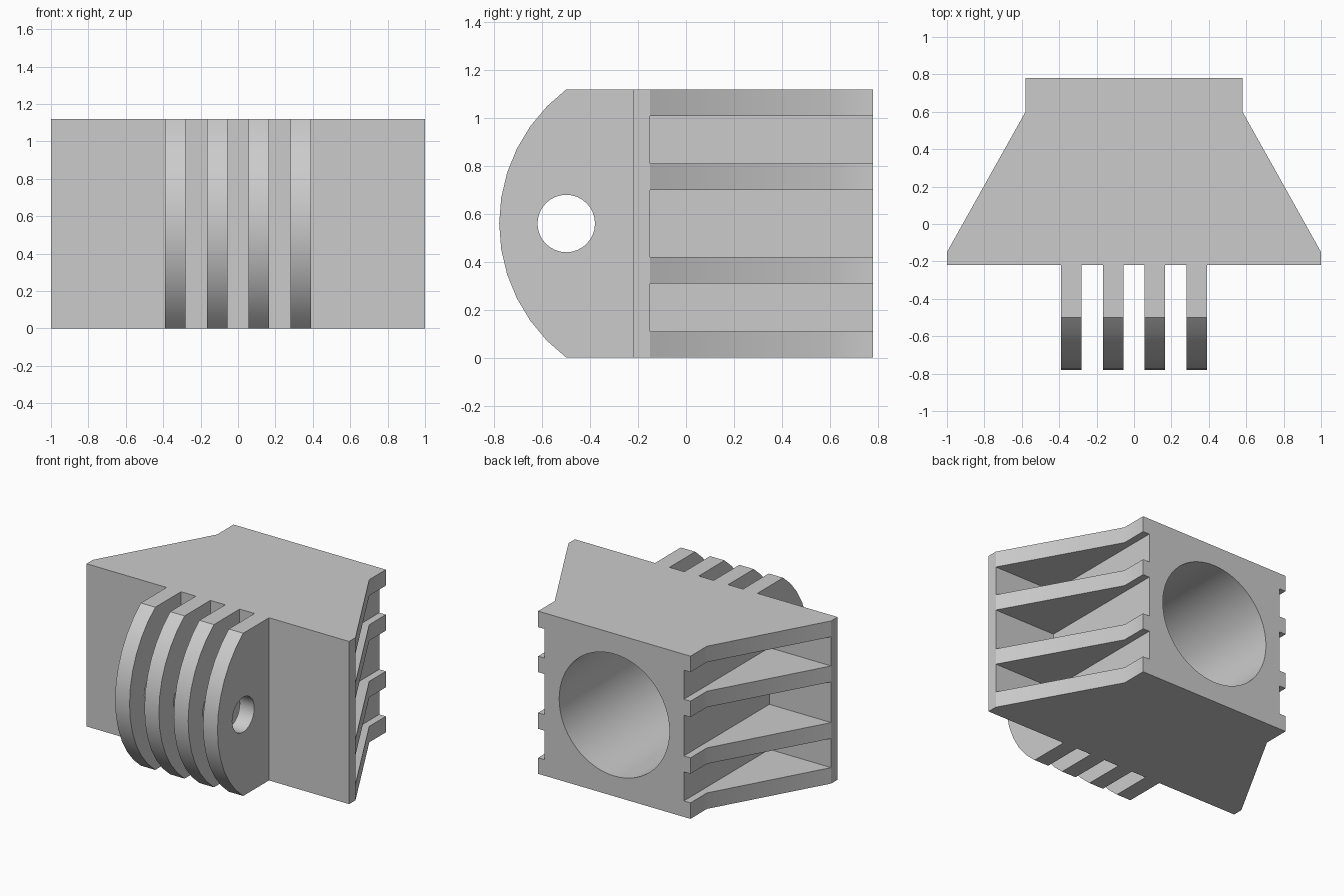
import bpy
import bmesh
from math import sin, cos, pi, asin, radians
from mathutils import Matrix

cube = bpy.data.objects.get("Cube")
if cube:
    bpy.data.objects.remove(cube, do_unlink=True)

H = 1.12           # overall height
PLATE_Y = -0.15    # back of the front plate
CORE_X = 0.53      # half width of the solid core

grey = bpy.data.materials.new("light_grey")
grey.use_nodes = True
colour = (0.6, 0.6, 0.6, 1)
grey.diffuse_color = colour
grey.node_tree.nodes["Principled BSDF"].inputs["Base Color"].default_value = colour


def make_object(name, bm):
    bmesh.ops.recalc_face_normals(bm, faces=bm.faces)
    mesh = bpy.data.meshes.new(name)
    bm.to_mesh(mesh)
    bm.free()
    mesh.materials.append(grey)
    obj = bpy.data.objects.new(name, mesh)
    bpy.context.collection.objects.link(obj)
    return obj


def extrude(points, vector):
    bm = bmesh.new()
    face = bm.faces.new([bm.verts.new(p) for p in points])
    moved = bmesh.ops.extrude_face_region(bm, geom=[face])["geom"]
    verts = [v for v in moved if isinstance(v, bmesh.types.BMVert)]
    bmesh.ops.translate(bm, vec=vector, verts=verts)
    return bm


def add_box(bm, low, high):
    size = [b - a for a, b in zip(low, high)]
    centre = [(a + b) / 2 for a, b in zip(low, high)]
    bmesh.ops.create_cube(bm, size=1, matrix=Matrix.Translation(centre) @ Matrix.Diagonal((*size, 1)))


def add_cylinder(bm, centre, radius, depth, axis, sides):
    bmesh.ops.create_cone(
        bm, cap_ends=True, segments=sides, radius1=radius, radius2=radius, depth=depth,
        matrix=Matrix.Translation(centre) @ Matrix.Rotation(pi / 2, 4, axis))


def cut_and_shade(obj, cutter):
    # Bake the cut, then smooth every edge softer than 30 degrees
    cutter.hide_render = True
    mod = obj.modifiers.new("cut", 'BOOLEAN')
    mod.operation = 'DIFFERENCE'
    mod.solver = 'EXACT'
    mod.object = cutter
    graph = bpy.context.evaluated_depsgraph_get()
    mesh = bpy.data.meshes.new_from_object(obj.evaluated_get(graph))
    obj.modifiers.clear()
    obj.data = mesh
    bpy.data.objects.remove(cutter, do_unlink=True)
    bm = bmesh.new()
    bm.from_mesh(mesh)
    for face in bm.faces:
        face.smooth = True
    for edge in bm.edges:
        at_plate = all(abs(v.co.y - PLATE_Y) < 0.001 for v in edge.verts)
        edge.smooth = edge.calc_face_angle(pi) < radians(30) and not at_plate
    bm.to_mesh(mesh)
    bm.free()


# Body: plate and tapered ribs as one block
half = [(1, -0.22), (1, PLATE_Y), (0.58, 0.6), (0.58, 0.78)]
outline = half + [(-x, y) for x, y in reversed(half)]
body = make_object("body", extrude([(x, y, 0) for x, y in outline], (0, 0, H)))

# Side pockets between the ribs, and the round socket in the back
bm = bmesh.new()
for low, high in ((0.11, 0.31), (0.42, 0.70), (0.81, 1.01)):
    add_box(bm, (CORE_X, PLATE_Y, low), (1.2, 1, high))
    add_box(bm, (-1.2, PLATE_Y, low), (-CORE_X, 1, high))
add_cylinder(bm, (0, PLATE_Y + 0.6, H / 2), 0.42, 1.2, 'X', 64)
cut_and_shade(body, make_object("body_cutter", bm))

# Hinge fins with a rounded nose and a pin hole
radius, steps = 0.7, 12
sweep = asin(H / 2 / radius)
angles = [sweep * (2 * i / steps - 1) for i in range(steps + 1)]
nose = [(-0.08 - radius * cos(a), H / 2 + radius * sin(a)) for a in angles]
profile = [(-0.22, 0)] + nose + [(-0.22, H)]
for i in range(4):
    x = -0.39 + i * 0.2233
    fin = make_object(f"hinge_fin_{i + 1}", extrude([(x, y, z) for y, z in profile], (0.11, 0, 0)))
    bm = bmesh.new()
    add_cylinder(bm, (x, -0.5, H / 2), 0.12, 1, 'Y', 32)
    cut_and_shade(fin, make_object("pin_cutter", bm))
